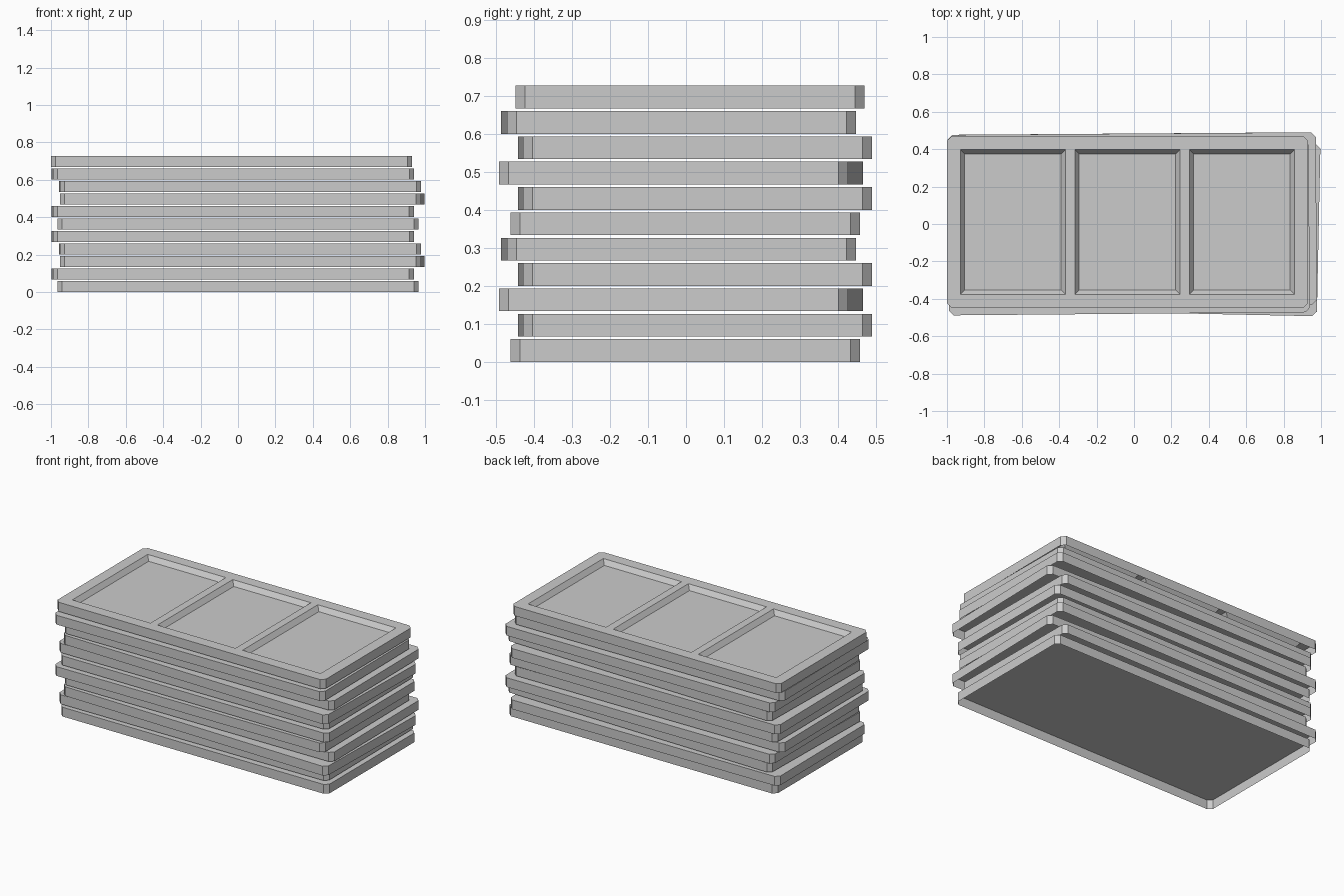
import bpy, bmesh, math

if "Cube" in bpy.data.objects:
    bpy.data.objects.remove(bpy.data.objects["Cube"])

L, W, H, C = 1.93, 0.92, 0.06, 0.025   # tray length, width, height, corner chamfer
PITCH = 0.0668


def corner_outline():
    x, y = L / 2, W / 2
    return [(x - C, -y), (x, -y + C), (x, y - C), (x - C, y),
            (-x + C, y), (-x, y - C), (-x, -y + C), (-x + C, -y)]


def tray(name, x, y, z, angle, pockets=()):
    """Open-bottomed lid with chamfered corners and optional sunken pockets."""
    bm = bmesh.new()
    # outer walls
    pts = corner_outline()
    low = [bm.verts.new((px, py, 0)) for px, py in pts]
    top = [bm.verts.new((px, py, H)) for px, py in pts]
    n = len(pts)
    rim = []
    for i in range(n):
        j = (i + 1) % n
        bm.faces.new((low[i], low[j], top[j], top[i]))
        rim.append(bm.edges.get((top[i], top[j])))
    if not pockets:
        bm.faces.new(top)
    else:
        # sunken pockets with sloped walls
        for cx, hx, hy, slope, depth in pockets:
            def ring(a, b, h):
                return [bm.verts.new((cx + sx * a, sy * b, h))
                        for sx, sy in ((-1, -1), (1, -1), (1, 1), (-1, 1))]
            up = ring(hx, hy, H)
            down = ring(hx - slope, hy - slope, H - depth)
            for i in range(4):
                j = (i + 1) % 4
                bm.faces.new((up[j], up[i], down[i], down[j]))
                rim.append(bm.edges.get((up[i], up[j])))
            bm.faces.new(down)
        # flat frame around the pockets
        bmesh.ops.triangle_fill(bm, edges=rim, use_beauty=True, normal=(0, 0, 1))
        flat = [f for f in bm.faces if all(abs(v.co.z - H) < 1e-6 for v in f.verts)]
        for f in flat:
            f.normal_update()
            if f.normal.z < 0:
                f.normal_flip()
    me = bpy.data.meshes.new(name)
    bm.to_mesh(me)
    bm.free()
    ob = bpy.data.objects.new(name, me)
    ob.location = (x, y, z)
    ob.rotation_euler.z = math.radians(angle)
    bpy.context.collection.objects.link(ob)
    return ob


# repeating pattern of slightly shifted trays: x, y, turn in degrees
pattern = [(0, -0.002, 0), (-0.028, 0.0235, 0.4), (0.0225, -0.013, -1.2),
           (0.01, 0.0235, 0.4), (-0.028, -0.02, 0.5)]
for i in range(10):
    x, y, a = pattern[i % 5]
    tray(f"stacked_tray_{i + 1}", x, y, i * PITCH, a)

# top tray with three pockets
tray("top_tray", -0.035, 0.0105, 10 * PITCH, 0,
     [(cx, 0.281, 0.387, 0.023, 0.03) for cx in (-0.612, 0, 0.612)])
